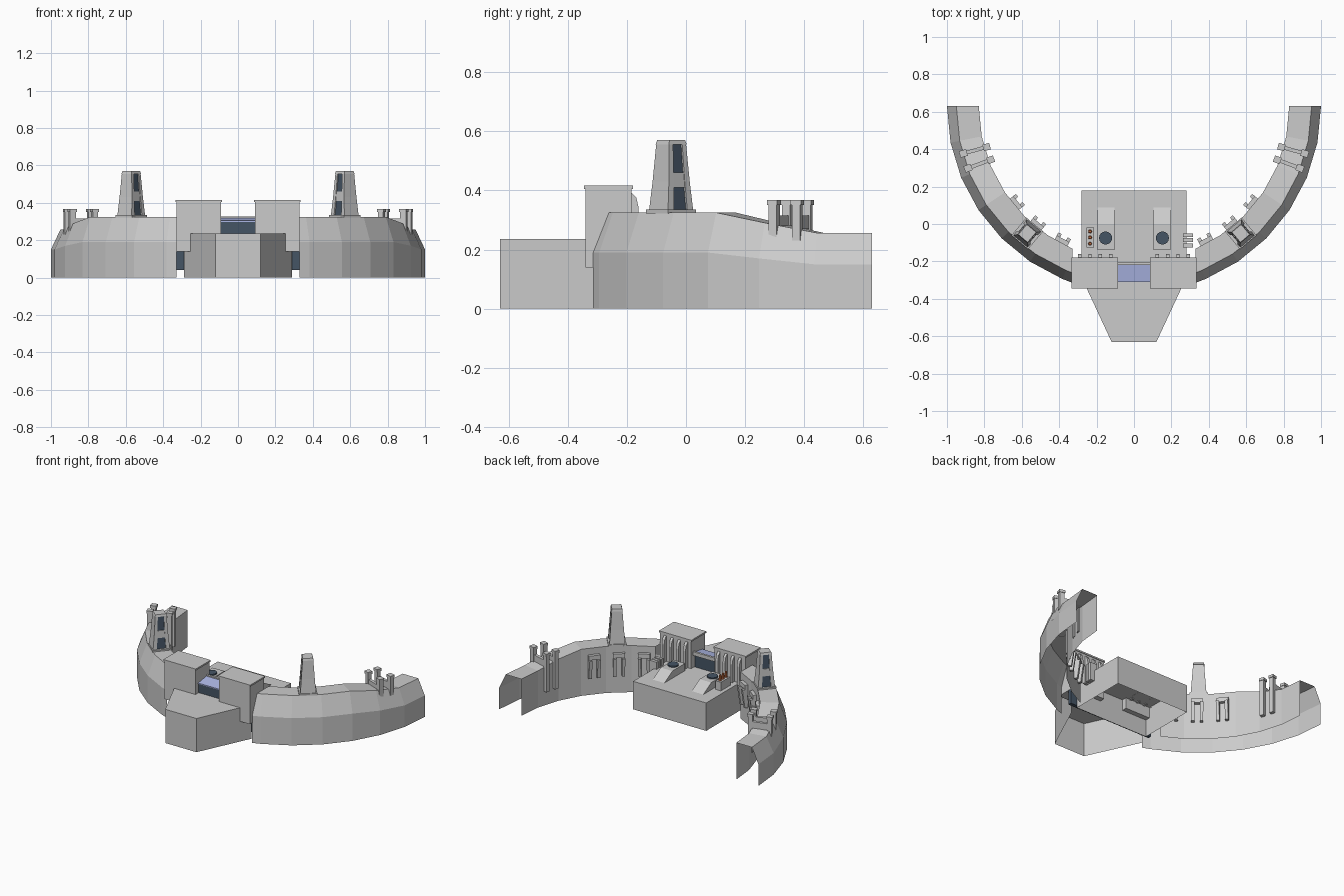
import bpy, bmesh, math
from mathutils import Matrix, Vector

if "Cube" in bpy.data.objects:
    bpy.data.objects.remove(bpy.data.objects["Cube"])

CY = 0.63  # centre of the curved wall


def material(name, rgb):
    m = bpy.data.materials.new(name)
    m.diffuse_color = (*rgb, 1)
    m.use_nodes = True
    m.node_tree.nodes["Principled BSDF"].inputs["Base Color"].default_value = m.diffuse_color
    return m


DARK = material("dark_glass", (0.06, 0.09, 0.13))
ROOF = material("pale_glass", (0.42, 0.48, 0.80))
ORANGE = material("orange", (0.65, 0.18, 0.06))


def finish(name, bm, mat=None, mirror=True):
    bmesh.ops.recalc_face_normals(bm, faces=bm.faces)
    me = bpy.data.meshes.new(name)
    bm.to_mesh(me)
    bm.free()
    ob = bpy.data.objects.new(name, me)
    bpy.context.collection.objects.link(ob)
    if mat:
        me.materials.append(mat)
    if mirror:
        ob.modifiers.new("mirror", 'MIRROR').use_clip = False
    return ob


def block(bm, lo, z0, z1, hi=None, M=Matrix()):
    """Box from rectangle lo (x0,x1,y0,y1) at z0 to rectangle hi at z1."""
    rings = []
    for (x0, x1, y0, y1), z in ((lo, z0), (hi or lo, z1)):
        rings.append([bm.verts.new(M @ Vector(p)) for p in
                      ((x0, y0, z), (x1, y0, z), (x1, y1, z), (x0, y1, z))])
    a, b = rings
    bm.faces.new(a[::-1])
    bm.faces.new(b)
    for i in range(4):
        j = (i + 1) % 4
        bm.faces.new((a[i], a[j], b[j], b[i]))


def extrude_x(bm, prof, x0, x1):
    """Side profile of (y,z) points extruded across x."""
    a = [bm.verts.new((x0, y, z)) for y, z in prof]
    b = [bm.verts.new((x1, y, z)) for y, z in prof]
    bm.faces.new(a)
    bm.faces.new(b[::-1])
    for i in range(len(a)):
        j = (i + 1) % len(a)
        bm.faces.new((a[i], b[i], b[j], a[j]))


def on_wall(deg, r):
    """Frame on the wall: local -y points outward."""
    a = math.radians(deg)
    return (Matrix.Translation((r * math.sin(a), CY - r * math.cos(a), 0))
            @ Matrix.Rotation(a, 4, 'Z'))


# Curved wall: open shell swept in 32-gon steps, dropping towards the ends
bm = bmesh.new()
prev = None
for deg in (0, 22.5, 33.75, 45, 56.25, 67.5, 78.75, 90):
    t = 0 if deg < 60 else (0.5 if deg < 70 else 1)
    shoulder, top = 0.19 - 0.04 * t, 0.325 - 0.069 * t
    row = []
    for r, z in ((1, 0), (1, shoulder), (0.95, top), (0.83, top), (0.83, 0)):
        start = math.asin(0.328 / r) + (0.004 if deg else 0)
        a = max(math.radians(deg), start)
        row.append(bm.verts.new((r * math.sin(a), CY - r * math.cos(a), z)))
    if prev:
        for i in range(4):
            bm.faces.new((prev[i], row[i], row[i + 1], prev[i + 1]))
    prev = row
finish("curved_wall", bm)

# Prow: open-bottomed wedge in front of the gate
bm = bmesh.new()
plan = ((0.12, -0.63), (0.255, -0.34), (0.29, -0.265))
pts = [(-x, y) for x, y in plan[::-1]] + list(plan)
lo = [bm.verts.new((x, y, 0)) for x, y in pts]
hi = [bm.verts.new((x, y, 0.235 if y < -0.3 else 0.14)) for x, y in pts]
for i in (1, 2, 3):
    bm.faces.new((lo[i], lo[i + 1], hi[i + 1], hi[i]))
for s, e in ((0, 1), (4, 5)):
    z = [bm.verts.new((*pts[k], 0.14)) for k in (s, e)]
    bm.faces.new((lo[s], lo[e], z[1], z[0]))
back = [bm.verts.new((x, -0.30, 0.235)) for x in (0.255, -0.255)]
bm.faces.new((hi[1], hi[2], hi[3], hi[4], back[0], back[1]))
bmesh.ops.remove_doubles(bm, verts=bm.verts, dist=1e-5)
finish("prow", bm, mirror=False)

# Gate blocks with overhanging caps
bm = bmesh.new()
block(bm, (0.09, 0.33, -0.34, -0.185), 0.14, 0.405)
block(bm, (0.085, 0.335, -0.345, -0.18), 0.405, 0.416)
finish("gate_blocks", bm)

# Curved ribs on the back of each gate block
bm = bmesh.new()
for x in (0.125, 0.18, 0.235, 0.29):
    extrude_x(bm, ((-0.187, 0.21), (-0.16, 0.21), (-0.16, 0.34),
                   (-0.168, 0.375), (-0.187, 0.395)), x - 0.009, x + 0.009)
finish("gate_ribs", bm)

# Glazed gate between the blocks
bm = bmesh.new()
block(bm, (-0.328, 0.328, -0.25, -0.225), 0.04, 0.295)
block(bm, (-0.09, 0.09, -0.305, -0.225), 0.235, 0.298)
finish("gate_glass", bm, DARK, False)
bm = bmesh.new()
extrude_x(bm, ((-0.31, 0.298), (-0.22, 0.31), (-0.22, 0.318), (-0.31, 0.304)), -0.09, 0.09)
finish("gate_roof", bm, ROOF, False)
bm = bmesh.new()
block(bm, (-0.09, 0.09, -0.22, -0.205), 0.30, 0.326)
finish("gate_lintel", bm, mirror=False)

# Rear platform: open-bottomed deck
bm = bmesh.new()
block(bm, (-0.282, 0.282, -0.22, 0.18), 0.02, 0.215)
bm.faces.ensure_lookup_table()
bmesh.ops.delete(bm, geom=[bm.faces[0]], context='FACES')
finish("rear_platform", bm, mirror=False)

# Deck housings with round dark hatches
bm = bmesh.new()
extrude_x(bm, ((-0.14, 0.214), (-0.14, 0.265), (0.0, 0.265), (0.09, 0.214)), 0.105, 0.195)
finish("deck_housings", bm)
bm = bmesh.new()
bmesh.ops.create_cone(bm, cap_ends=True, segments=16, radius1=0.035, radius2=0.035,
                      depth=0.012, matrix=Matrix.Translation((0.152, -0.075, 0.268)))
finish("hatches", bm, DARK)

# Control console and orange levers on the left, posts on the right
bm = bmesh.new()
block(bm, (-0.255, -0.215, -0.125, -0.02), 0.214, 0.275)
finish("console", bm, mirror=False)
bm = bmesh.new()
for y in (-0.105, -0.072, -0.04):
    bmesh.ops.create_cone(bm, cap_ends=True, segments=8, radius1=0.01, radius2=0.007,
                          depth=0.04, matrix=Matrix.Translation((-0.235, y, 0.294)))
finish("levers", bm, ORANGE, False)
bm = bmesh.new()
for y in (-0.115, -0.085, -0.06):
    block(bm, (0.262, 0.315, y - 0.01, y + 0.01), 0.14, 0.265)
finish("deck_posts", bm, mirror=False)

# Towers: tapered solid sides, bands and a recessed dark core
M = on_wall(40, 0.888)
bm = bmesh.new()
block(bm, (-0.058, 0.058, -0.062, 0.062), 0.322, 0.335, M=M)
for s in (-1, 1):
    y = sorted((s * 0.03, s * 0.056))
    ym = sorted((s * 0.024, s * 0.046))
    yt = sorted((s * 0.02, s * 0.037))
    block(bm, (-0.05, 0.05, *y), 0.33, 0.43, (-0.043, 0.043, *ym), M)
    block(bm, (-0.043, 0.043, *ym), 0.43, 0.56, (-0.034, 0.034, *yt), M)
block(bm, (-0.042, 0.042, -0.045, 0.045), 0.41, 0.46, (-0.039, 0.039, -0.042, 0.042), M)
block(bm, (-0.036, 0.036, -0.039, 0.039), 0.555, 0.57, (-0.032, 0.032, -0.035, 0.035), M)
finish("towers", bm)
bm = bmesh.new()
block(bm, (-0.042, 0.042, -0.032, 0.032), 0.335, 0.558, (-0.028, 0.028, -0.022, 0.022), M)
finish("tower_windows", bm, DARK)

# Clamps straddling each wing: paired posts joined by a bar
bm = bmesh.new()
for deg in (69.5, 74.5):
    M = on_wall(deg, 0.875)
    block(bm, (-0.014, 0.014, -0.088, -0.055), 0.23, 0.366, M=M)
    block(bm, (-0.014, 0.014, 0.042, 0.072), 0.10, 0.366, M=M)
    block(bm, (-0.010, 0.010, -0.06, 0.05), 0.27, 0.315, M=M)
    block(bm, (-0.018, 0.018, -0.092, -0.052), 0.35, 0.368, M=M)
    block(bm, (-0.018, 0.018, 0.038, 0.076), 0.35, 0.368, M=M)
finish("wing_clamps", bm)

# Arch-shaped brackets on the inner wall, one per facet
bm = bmesh.new()
for deg in (28.125, 39.375, 50.625):
    M = on_wall(deg, 0.826)
    for s in (-1, 1):
        x = sorted((s * 0.018, s * 0.038))
        block(bm, (*x, -0.005, 0.022), 0.12, 0.25, (*x, -0.005, 0.04), M)
    block(bm, (-0.038, 0.038, -0.005, 0.022), 0.25, 0.28, M=M)
finish("wall_brackets", bm)
